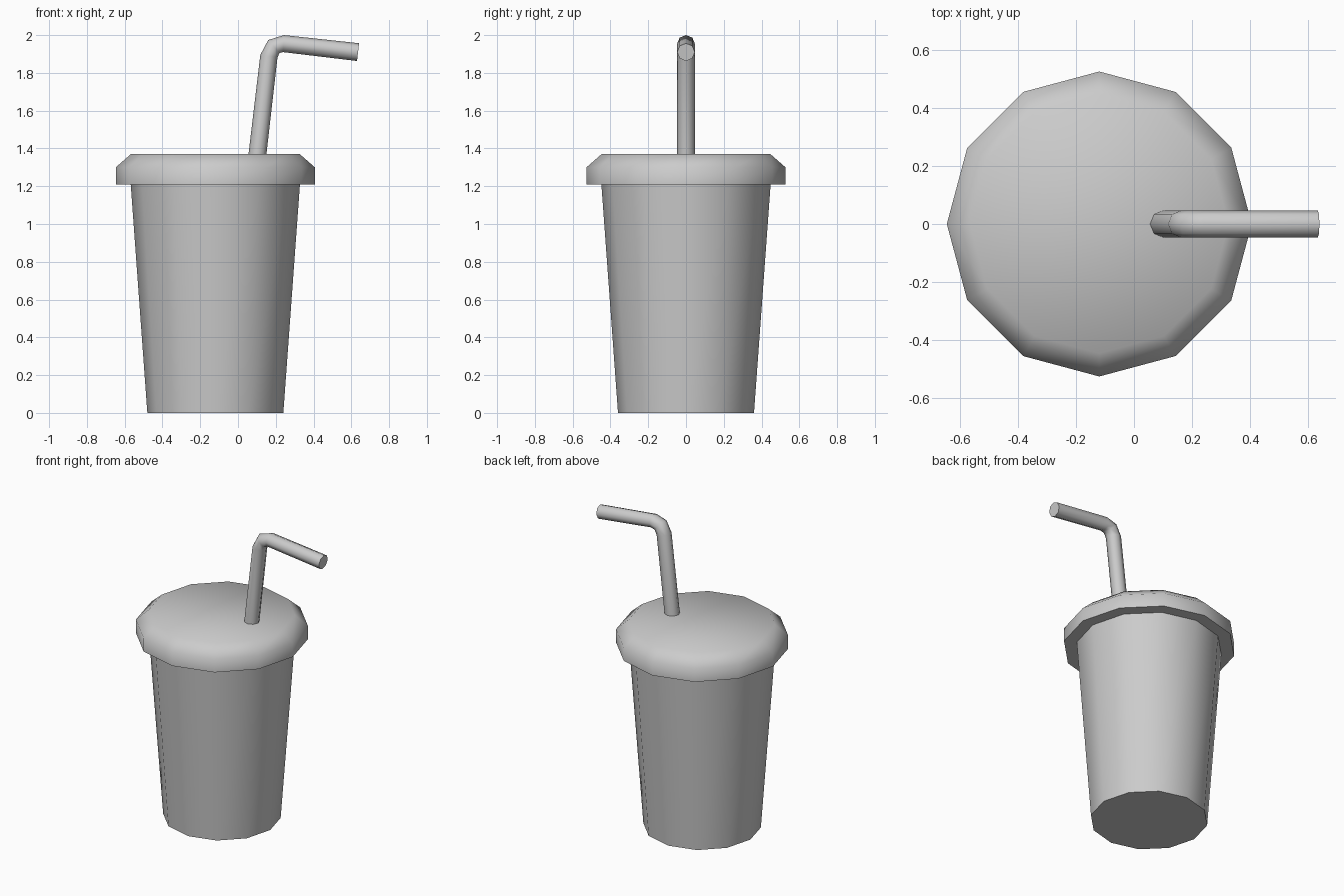
import bpy, bmesh, math
from mathutils import Vector

if "Cube" in bpy.data.objects:
    bpy.data.objects.remove(bpy.data.objects["Cube"])

CUP_X = -0.12


def skin_rings(name, rings, angle=60):
    """Join equal-sized rings of points into a capped, smooth-shaded tube."""
    bm = bmesh.new()
    loops = [[bm.verts.new(p) for p in ring] for ring in rings]
    n = len(loops[0])
    for a, b in zip(loops, loops[1:]):
        for i in range(n):
            j = (i + 1) % n
            bm.faces.new((a[i], a[j], b[j], b[i]))
    bm.faces.new(loops[0][::-1])
    bm.faces.new(loops[-1])
    bmesh.ops.recalc_face_normals(bm, faces=bm.faces)
    mesh = bpy.data.meshes.new(name)
    bm.to_mesh(mesh)
    bm.free()
    obj = bpy.data.objects.new(name, mesh)
    bpy.context.collection.objects.link(obj)
    bpy.ops.object.select_all(action='DESELECT')
    obj.select_set(True)
    bpy.context.view_layer.objects.active = obj
    bpy.ops.object.shade_smooth_by_angle(angle=math.radians(angle))
    return obj


def lathe(name, profile, sides=12):
    """Turn a (radius, z) profile around the cup axis."""
    turns = [2 * math.pi * i / sides for i in range(sides)]
    return skin_rings(name, [[(CUP_X + r * math.cos(t), r * math.sin(t), z)
                              for t in turns] for r, z in profile])


# Tapered cup and its bevelled lid
lathe("cup", [(0.36, 0.0), (0.448, 1.21)])
lathe("lid", [(0.527, 1.21), (0.527, 1.30), (0.447, 1.37)])

# Bent straw: outer and inner (x, z) points of each ring along its path
straw_radius = 0.047
pairs = [((0.055, 1.365), (0.150, 1.365)),
         ((0.118, 1.895), (0.209, 1.882)),
         ((0.160, 1.974), (0.220, 1.905)),
         ((0.243, 2.000), (0.238, 1.910)),
         ((0.641, 1.957), (0.630, 1.863))]
rings = []
for outer, inner in pairs:
    o, i = Vector((outer[0], 0, outer[1])), Vector((inner[0], 0, inner[1]))
    mid, half = (o + i) / 2, (o - i) / 2
    side = Vector((0, straw_radius, 0))
    rings.append([mid + half * math.cos(k * math.pi / 4) + side * math.sin(k * math.pi / 4)
                  for k in range(8)])
skin_rings("straw", rings)
